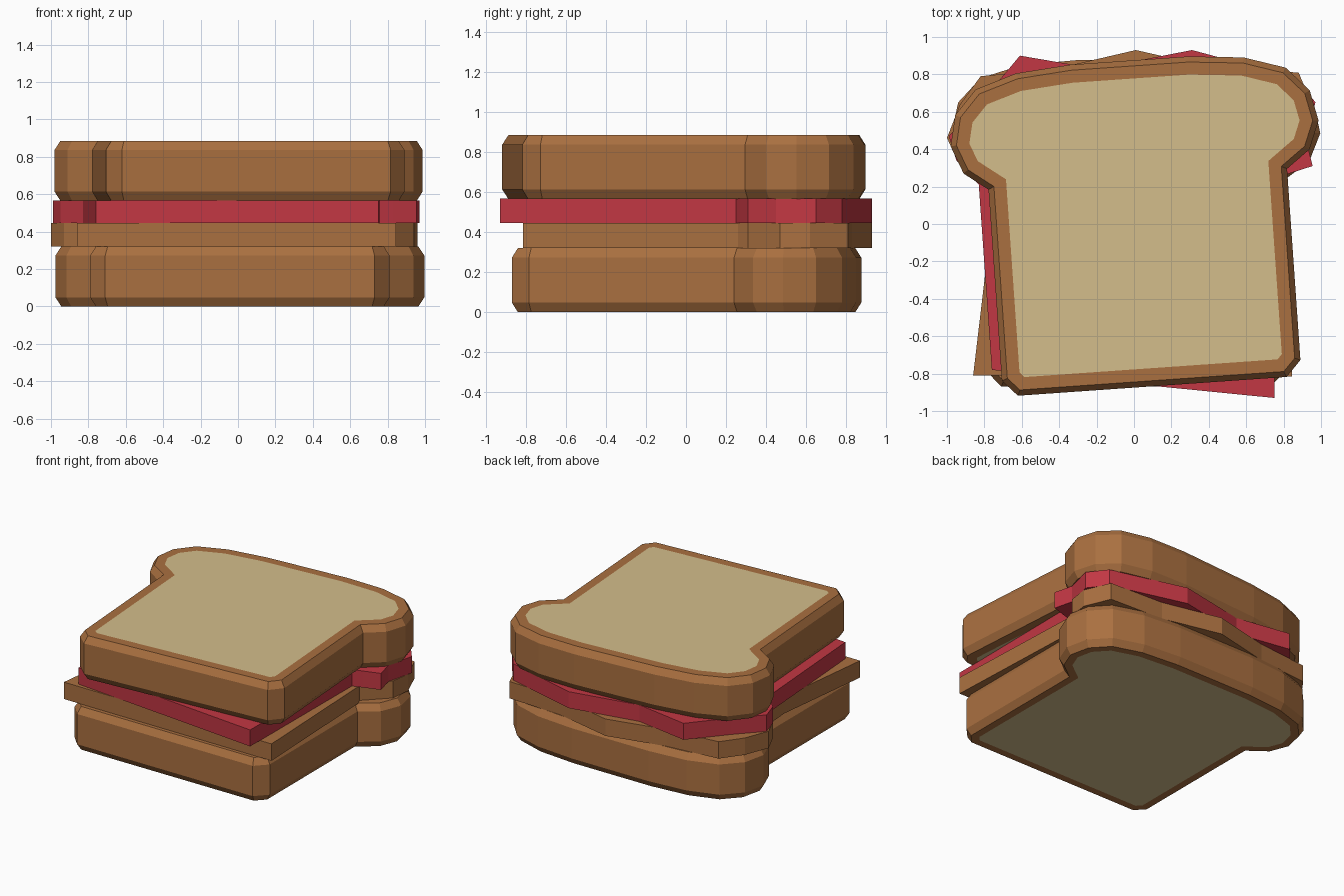
import bpy, bmesh, math
from mathutils import Vector, Matrix

if "Cube" in bpy.data.objects:
    bpy.data.objects.remove(bpy.data.objects["Cube"])


def material(name, rgb):
    m = bpy.data.materials.new(name)
    lin = [((c / 255 + 0.055) / 1.055) ** 2.4 for c in rgb]
    m.diffuse_color = (*lin, 1)
    m.use_nodes = True
    m.node_tree.nodes["Principled BSDF"].inputs["Base Color"].default_value = m.diffuse_color
    return m


crust = material("crust_brown", (170, 112, 64))
crumb = material("crumb_cream", (211, 189, 139))
red = material("filling_red", (194, 55, 67))


def inset(points, d):
    """Move every side of a counter-clockwise outline inwards by d."""
    out = []
    n = len(points)
    for i in range(n):
        a, p, b = (Vector(points[j % n]) for j in (i - 1, i, i + 1))
        e1, e2 = (p - a).normalized(), (b - p).normalized()
        n1, n2 = Vector((-e1.y, e1.x)), Vector((-e2.y, e2.x))
        out.append(p + (n1 + n2) * (d / (1 + n1.dot(n2))))
    return out


def stack(name, points, rings, mats, crumb_caps=False):
    """Loft an outline through (inset, height) rings and close both ends."""
    bm = bmesh.new()
    loops = [[bm.verts.new((p.x, p.y, z)) for p in inset(points, d)]
             for d, z in rings]
    n = len(points)
    for lo, hi in zip(loops, loops[1:]):
        for i in range(n):
            j = (i + 1) % n
            bm.faces.new((lo[i], lo[j], hi[j], hi[i]))
    caps = [bm.faces.new(loops[0][::-1]), bm.faces.new(loops[-1])]
    if crumb_caps:
        for f in caps:
            f.material_index = 1
    bmesh.ops.triangulate(bm, faces=caps)
    me = bpy.data.meshes.new(name)
    bm.to_mesh(me)
    bm.free()
    for m in mats:
        me.materials.append(m)
    ob = bpy.data.objects.new(name, me)
    bpy.context.collection.objects.link(ob)
    return ob


# Bread outline: right half mirrored to the left
half = [(0.72, -0.87), (0.80, -0.785), (0.80, 0.24), (0.927, 0.335),
        (0.986, 0.485), (0.95, 0.65), (0.83, 0.78), (0.61, 0.85),
        (0.316, 0.876)]
bread = half + [(0, 0.876)] + [(-x, y) for x, y in reversed(half)]


def bread_slice(name, x, z, angle, low, high):
    h = 0.32
    rings = [(low, 0), (0.03, 0), (0, 0.048), (0, h - 0.048),
             (0.03, h), (high, h)]
    ob = stack(name, bread, rings, (crust, crumb), True)
    ob.data.transform(Matrix.Translation((x, 0, z))
                      @ Matrix.Rotation(math.radians(angle), 4, 'Z'))
    return ob


bread_slice("bottom_bread", 0.01, 0.0, 0, 0.085, 0.095)
bread_slice("top_bread", 0.037, 0.565, 4, 0.095, 0.097)

# Brown filling slice, irregular edge
brown_outline = [(-0.86, -0.81), (0.845, -0.815), (0.80, 0.26), (0.78, 0.31),
                 (0.94, 0.47), (0.96, 0.62), (0.88, 0.81), (0.45, 0.83),
                 (0.01, 0.93), (-0.42, 0.83), (-0.82, 0.79), (-0.93, 0.64),
                 (-1.0, 0.46), (-0.93, 0.31), (-0.79, 0.22), (-0.77, -0.05)]
stack("brown_filling", brown_outline, [(0, 0.32), (0, 0.445)], (crust,))

# Red filling slice, twisted the other way
red_outline = [(-0.76, -0.78), (0.75, -0.93), (0.76, 0.25), (0.83, 0.27),
               (0.955, 0.31), (0.92, 0.45), (0.97, 0.65), (0.87, 0.78),
               (0.31, 0.93), (-0.2, 0.83), (-0.61, 0.90), (-0.82, 0.65),
               (-0.99, 0.47), (-0.95, 0.34), (-0.83, 0.21)]
stack("red_filling", red_outline, [(0, 0.445), (0, 0.567)], (red,))
